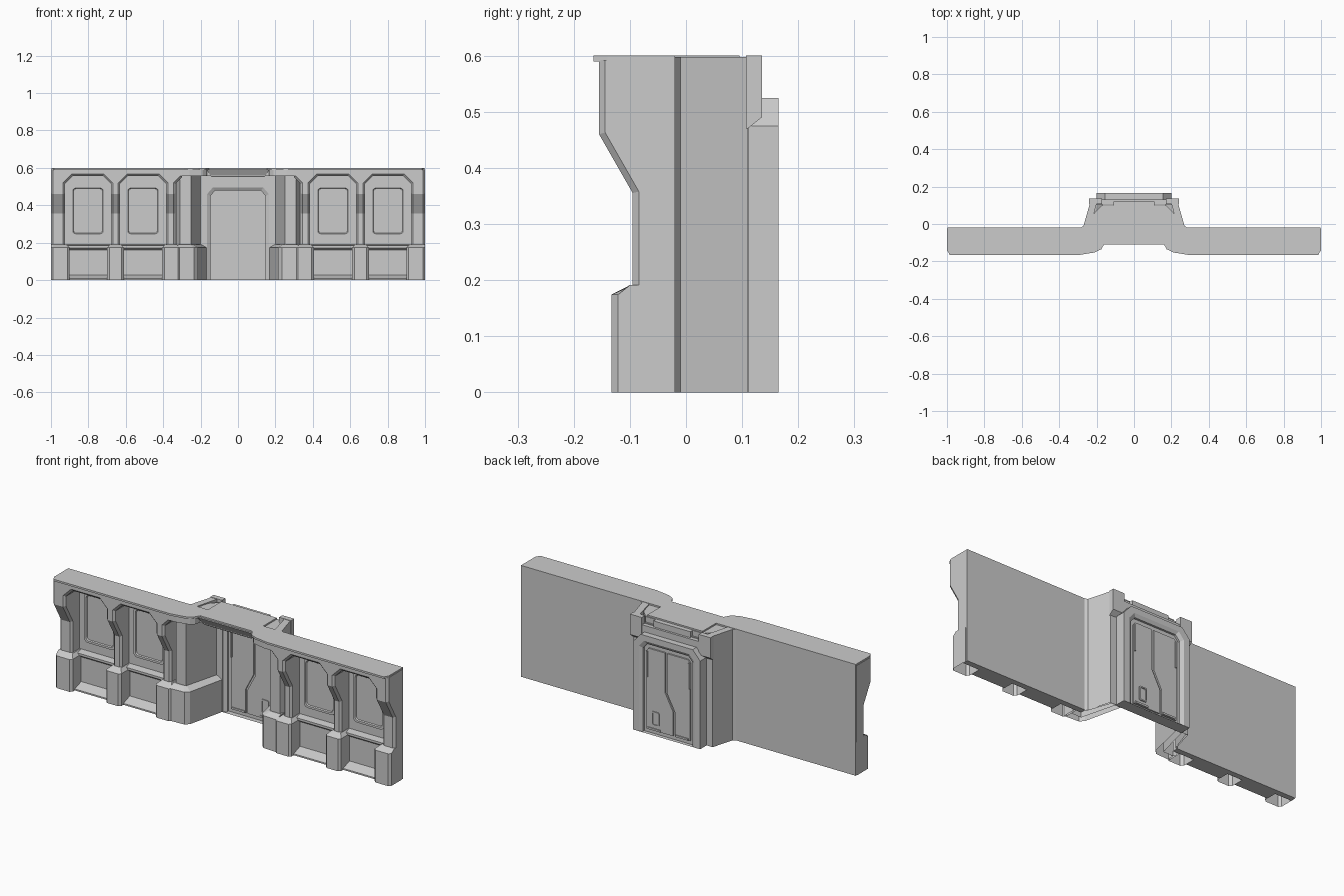
import bpy, bmesh, math

if "Cube" in bpy.data.objects:
    bpy.data.objects.remove(bpy.data.objects["Cube"])


def loft(name, rings, caps=(True, True), mirror=False):
    """Bridge equal-length rings of 3D points into one mesh."""
    bm = bmesh.new()
    vs = [[bm.verts.new(p) for p in r] for r in rings]
    n = len(rings[0])
    for a, b in zip(vs, vs[1:]):
        for i in range(n):
            bm.faces.new((a[i], a[(i + 1) % n], b[(i + 1) % n], b[i]))
    ends = [bm.faces.new(vs[0]), bm.faces.new(vs[-1])]
    bmesh.ops.recalc_face_normals(bm, faces=bm.faces[:])
    drop = [f for f, keep in zip(ends, caps) if not keep]
    if drop:
        bmesh.ops.delete(bm, geom=drop, context='FACES_ONLY')
    me = bpy.data.meshes.new(name)
    bm.to_mesh(me)
    bm.free()
    ob = bpy.data.objects.new(name, me)
    bpy.context.collection.objects.link(ob)
    if mirror:
        add_mirror(ob)
    return ob


def add_mirror(ob):
    ob.modifiers.new("mirror", 'MIRROR').use_axis[0] = True


def along_x(name, yz, x0, x1, **k):
    return loft(name, [[(x, y, z) for y, z in yz] for x in (x0, x1)], **k)


def along_y(name, xz, y0, y1, **k):
    return loft(name, [[(x, y, z) for x, z in xz] for y in (y0, y1)], **k)


def along_z(name, xy, z0, z1, **k):
    return loft(name, [[(x, y, z) for x, y in xy] for z in (z0, z1)], **k)


def box(name, x0, x1, y0, y1, z0, z1, **k):
    return along_z(name, [(x0, y0), (x1, y0), (x1, y1), (x0, y1)], z0, z1, **k)


def both(pts):
    """Complete a left half outline with its mirror image."""
    return pts + [(-x, v) for x, v in reversed(pts)]


def rounded(cx, cz, w, h, r, seg=3):
    pts = []
    for sx, sz, a0 in ((1, 1, 0), (-1, 1, 90), (-1, -1, 180), (1, -1, 270)):
        for i in range(seg + 1):
            a = math.radians(a0 + 90 * i / seg)
            pts.append((cx + sx * (w / 2 - r) + r * math.cos(a),
                        cz + sz * (h / 2 - r) + r * math.sin(a)))
    return pts


def ring_y(name, levels, mirror=False):
    """Hollow frame: loft of xz outlines at given y, joined into a closed ring."""
    bm = bmesh.new()
    vs = [[bm.verts.new((x, y, z)) for x, z in o] for o, y in levels]
    n = len(vs[0])
    for k, a in enumerate(vs):
        b = vs[(k + 1) % len(vs)]
        for i in range(n):
            bm.faces.new((a[i], a[(i + 1) % n], b[(i + 1) % n], b[i]))
    bmesh.ops.recalc_face_normals(bm, faces=bm.faces[:])
    ob = bpy.data.objects.new(name, bpy.data.meshes.new(name))
    bm.to_mesh(ob.data)
    bm.free()
    bpy.context.collection.objects.link(ob)
    if mirror:
        add_mirror(ob)


OPEN_BASE = (False, True)

# wall panels: lower panel, sill and deeply recessed upper wall
along_x("wall_panel", [(-.02, 0), (-.05, 0), (-.05, .16), (-.065, .172), (-.065, .184),
                       (-.027, .19), (-.027, .595), (-.02, .595)], -.998, -.28, mirror=True)

# sloped skirting between the pillar bases
for x0, x1 in ((-.90, -.70), (-.61, -.405)):
    along_x("skirting", [(-.045, 0), (-.105, 0), (-.105, .008), (-.05, .027), (-.045, .027)],
            x0, x1, mirror=True)

# arcade: pillar profile cut by chamfered openings
arcade = along_x("arcade", [(-.024, .18), (-.095, .18), (-.095, .355), (-.155, .46),
                            (-.155, .592), (-.024, .592)], -1, -.30)
for x0, x1 in ((-.925, -.68), (-.63, -.385), (-.335, .1)):
    c = .042
    cut = along_y("opening_cutter", [(x0, .1), (x1, .1), (x1, .515), (x1 - c, .557),
                                     (x0 + c, .557), (x0, .515)], -.3, .1)
    m = arcade.modifiers.new("cut", 'BOOLEAN')
    m.operation, m.solver, m.object = 'DIFFERENCE', 'EXACT', cut
    bpy.context.view_layer.update()
    me = bpy.data.meshes.new_from_object(
        arcade.evaluated_get(bpy.context.evaluated_depsgraph_get()))
    arcade.modifiers.clear()
    arcade.data = me
    bpy.data.objects.remove(cut)

# chamfer the front edges of the arcade
bm = bmesh.new()
bm.from_mesh(arcade.data)
bm.normal_update()
edges = []
for e in bm.edges:
    mid = (e.verts[0].co + e.verts[1].co) / 2
    if len(e.link_faces) == 2 and mid.y < -.09 and .2 < mid.z < .585 and mid.x < -.305:
        ny = sorted(f.normal.y for f in e.link_faces)
        if ny[0] < -.5 and abs(ny[1]) < .05:
            edges.append(e)
bmesh.ops.bevel(bm, geom=edges, offset=.011, segments=1, affect='EDGES')
bm.to_mesh(arcade.data)
bm.free()
add_mirror(arcade)

# thin raised frames on the recessed wall
for cx in (-.802, -.508):
    o = rounded(cx, .37, .185, .268, .022)
    i = rounded(cx, .37, .162, .245, .016)
    i2 = rounded(cx, .37, .152, .235, .014)
    ring_y("window_frame", [(o, -.025), (o, -.033), (i, -.033), (i2, -.025)], mirror=True)

# pillar bases with sloped tops, open underneath
for x0, x1 in ((-1, -.90), (-.70, -.61), (-.405, -.31)):
    f, d = -.133, .012
    r = [(x0, -.03), (x0, f + d), (x0 + d, f), (x1 - d, f), (x1, f + d), (x1, -.03)]
    xa, xb = (x0 if x0 == -1 else x0 + .018), x1 - .018
    t = [(xa, -.03), (xa, -.10), (xa + d, -.095), (xb - d, -.095), (xb, -.10), (xb, -.03)]
    loft("pillar_base", [[(x, y, 0) for x, y in r], [(x, y, .174) for x, y in r],
                         [(x, y, .191) for x, y in t]], caps=OPEN_BASE, mirror=True)

# alcove side walls and their bases
along_z("alcove_wall", [(-.33, -.022), (-.31, -.085), (-.25, -.085), (-.20, .11), (-.236, .11),
                        (-.25, .06), (-.27, -.01), (-.285, -.02)], 0, .598,
        caps=OPEN_BASE, mirror=True)
lo = [(-.32, -.03), (-.32, -.125), (-.235, -.12), (-.215, -.10), (-.167, .109), (-.225, .109), (-.27, -.02)]
hi = [(-.32, -.03), (-.32, -.095), (-.26, -.095), (-.245, -.085), (-.197, .109), (-.225, .109), (-.27, -.02)]
loft("alcove_base", [[(x, y, 0) for x, y in lo], [(x, y, .174) for x, y in lo],
                     [(x, y, .191) for x, y in hi]], caps=OPEN_BASE, mirror=True)

# ceiling block over the alcove and the thin cap along the whole top
along_z("alcove_lintel", both([(-.17, .10), (-.21, .06), (-.255, -.03), (-.31, -.03), (-.31, -.155),
                               (-.26, -.153), (-.19, -.138), (-.172, -.12), (-.165, -.09)]), .557, .592)
along_z("top_cap", both([(-.165, .095), (-.165, -.02), (-.998, -.02), (-.998, -.14), (-.985, -.165),
                         (-.29, -.165), (-.21, -.152), (-.175, -.135), (-.155, -.10)]), .59, .6)
loft("ceiling_lamp", [[(x, y, .592) for x, y in ((-.17, -.11), (.17, -.11), (.17, .02), (-.17, .02))],
                      [(x, y, .55) for x, y in ((-.14, -.085), (.14, -.085), (.14, 0), (-.14, 0))]])

# header above the door, seen from the back
along_x("header_bracket", [(.107, .47), (.11, .47), (.135, .49), (.135, .6), (.107, .6)],
        -.24, -.17, mirror=True)
box("header_beam", -.17, .17, .108, .132, .50, .56)
box("header_rail", -.11, .11, .09, .12, .56, .592)

# door frame, open through, with bevelled inner edge on both sides
outer = both([(-.20, 0), (-.20, .475), (-.155, .525)])
mid = both([(-.165, 0), (-.165, .46), (-.135, .495)])
inner = both([(-.148, 0), (-.148, .45), (-.123, .478)])
ring_y("door_frame", [(outer, .11), (outer, .165), (mid, .165), (inner, .155), (inner, .12), (mid, .11)])
surround = both([(-.205, 0), (-.205, .53), (-.205, .565)])
ring_y("door_surround", [(surround, .104), (surround, .111), (mid, .111), (mid, .104)])

# door: backing panel and two leaves split by a crooked seam
seam = [(-.035, .02), (-.035, .15), (.012, .24), (.012, .455)]
along_y("door_panel", both([(-.155, 0), (-.155, .455), (-.128, .485)]), .132, .144)
for y0, y1 in ((.124, .134), (.142, .152)):
    g = .006
    along_y("door_leaf_left", [(x - g, z) for x, z in seam] + [(-.118, .455), (-.13, .44), (-.13, .02)], y0, y1)
    along_y("door_leaf_right", [(x + g, z) for x, z in seam] + [(.118, .455), (.13, .44), (.13, .02)], y0, y1)

# key panel and grip bars, on both door faces
for y0, y1 in ((.119, .126), (.150, .157)):
    a, b = rounded(.075, .085, .046, .076, .006, 1), rounded(.075, .085, .032, .062, .004, 1)
    ring_y("key_panel", [(a, y1), (a, y0), (b, y0), (b, y1)])
    box("door_bar", -.129, -.121, y0, y1, .30, .44, mirror=True)
    box("door_kick_strip", -.12, -.045, y0, y1, .022, .032, mirror=True)
